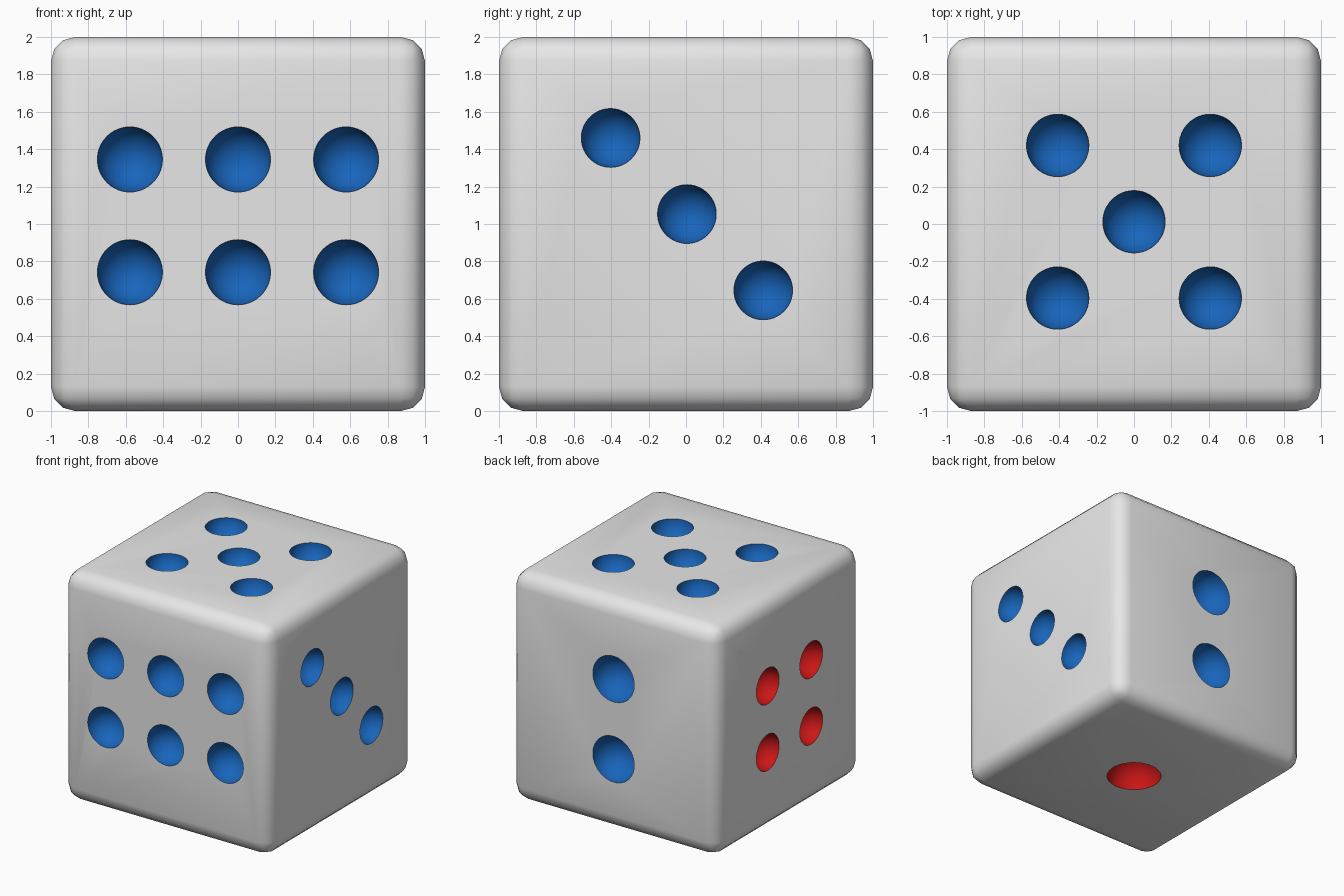
import bpy, bmesh, math
from mathutils import Matrix, Vector

if "Cube" in bpy.data.objects:
    bpy.data.objects.remove(bpy.data.objects["Cube"])


def mat(name, rgb):
    m = bpy.data.materials.new(name)
    m.diffuse_color = (*rgb, 1)
    m.use_nodes = True
    m.node_tree.nodes["Principled BSDF"].inputs["Base Color"].default_value = m.diffuse_color
    return m


MATS = [mat("white", (0.8, 0.8, 0.8)), mat("blue", (0.009, 0.13, 0.5)), mat("red", (0.6, 0.008, 0.008))]


def make(name, bm):
    me = bpy.data.meshes.new(name)
    bm.to_mesh(me)
    bm.free()
    ob = bpy.data.objects.new(name, me)
    for m in MATS:
        me.materials.append(m)
    bpy.context.collection.objects.link(ob)
    return ob


# Rounded cube body
bm = bmesh.new()
bmesh.ops.create_cube(bm, size=2, matrix=Matrix.Translation((0, 0, 1)))
bmesh.ops.bevel(bm, geom=bm.edges[:], offset=0.13, segments=3, profile=0.5, affect='EDGES')
body = make("die_body", bm)

# Pips: (face centre map, rim radius, colour, positions)
FACES = [
    (lambda a, b: (a, -1, b), 0.174, 1, [(x, z) for x in (-0.578, 0, 0.578) for z in (0.742, 1.345)]),
    (lambda a, b: (1, a, b), 0.157, 1, [(-0.403, 1.46), (0.005, 1.053), (0.413, 0.645)]),
    (lambda a, b: (a, b, 2), 0.167, 1, [(-0.408, 0.42), (0.408, 0.42), (0, 0.012), (-0.408, -0.396), (0.408, -0.396)]),
    (lambda a, b: (a, 1, b), 0.2, 1, [(0, 1.32), (0, 0.62)]),
    (lambda a, b: (-1, a, b), 0.157, 2, [(y, z) for y in (-0.3, 0.3) for z in (0.68, 1.26)]),
    (lambda a, b: (a, b, 0), 0.225, 2, [(0, 0)]),
]
bm = bmesh.new()
for place, r, col, spots in FACES:
    for a, b in spots:
        p = Vector(place(a, b))
        before = set(bm.faces)
        bmesh.ops.create_uvsphere(bm, u_segments=48, v_segments=25, radius=r,
                                  matrix=Matrix.Translation(p))
        for f in set(bm.faces) - before:
            f.material_index = col
cutter = make("pip_cutter", bm)
cutter.hide_render = True

# Carve the pips
mod = body.modifiers.new("pips", 'BOOLEAN')
mod.operation = 'DIFFERENCE'
mod.solver = 'EXACT'
mod.object = cutter
bpy.context.view_layer.objects.active = body
body.select_set(True)
bpy.ops.object.modifier_apply(modifier=mod.name)
bpy.data.objects.remove(cutter)
bpy.ops.object.shade_smooth_by_angle(angle=math.radians(40))
